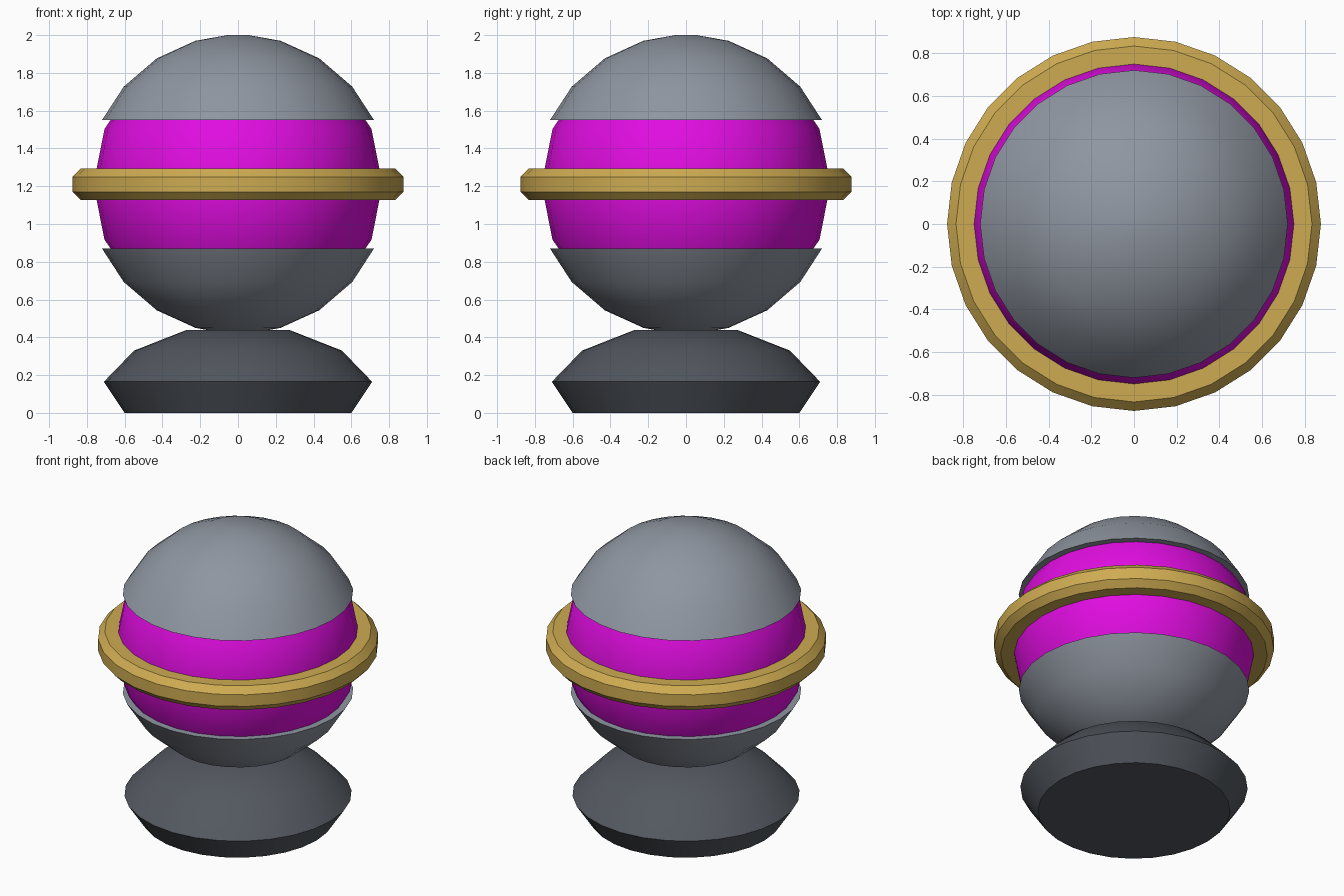
import bpy
import bmesh
from math import cos, sin, pi, radians

if "Cube" in bpy.data.objects:
    bpy.data.objects.remove(bpy.data.objects["Cube"], do_unlink=True)

SEGMENTS = 28
MIDDLE = 1.21  # height of the globe centre


def material(name, colour):
    mat = bpy.data.materials.new(name)
    mat.use_nodes = True
    mat.diffuse_color = (*colour, 1)
    mat.node_tree.nodes["Principled BSDF"].inputs["Base Color"].default_value = (*colour, 1)
    return mat


def revolve(name, profile, mat, closed=False):
    """Turn a (radius, height) profile round z; open profiles get flat end caps."""
    bm = bmesh.new()
    rings = []
    for r, z in profile:
        angles = [2 * pi * i / SEGMENTS for i in range(SEGMENTS)]
        rings.append([bm.verts.new((r * cos(a), r * sin(a), z)) for a in angles])
    pairs = list(zip(rings, rings[1:]))
    if closed:
        pairs.append((rings[-1], rings[0]))
    else:
        bm.faces.new(rings[0])
        bm.faces.new(rings[-1])
    for low, high in pairs:
        for i in range(SEGMENTS):
            j = (i + 1) % SEGMENTS
            bm.faces.new((low[i], low[j], high[j], high[i]))
    bmesh.ops.recalc_face_normals(bm, faces=bm.faces)
    mesh = bpy.data.meshes.new(name)
    bm.to_mesh(mesh)
    bm.free()
    mesh.materials.append(mat)
    obj = bpy.data.objects.new(name, mesh)
    bpy.context.collection.objects.link(obj)
    bpy.ops.object.select_all(action="DESELECT")
    obj.select_set(True)
    bpy.context.view_layer.objects.active = obj
    bpy.ops.object.shade_smooth_by_angle(angle=radians(30))
    return obj


shell_grey = material("shell grey", (0.275, 0.305, 0.355))
base_grey = material("dark base grey", (0.086, 0.097, 0.115))
magenta = material("magenta", (0.75, 0.004, 0.75))
gold = material("gold", (0.62, 0.41, 0.084))

# Stand with a flared foot
revolve("base", [(0.6, 0), (0.71, 0.165), (0.55, 0.33), (0.27, 0.44)], base_grey)

# Inner globe, showing as a band between the shells
CORE = 0.765
core_angles = [radians(a) for a in (-45, -22.5, 0, 22.5, 45)]
revolve("core", [(CORE * cos(a), MIDDLE + CORE * sin(a)) for a in core_angles], magenta)

# Upper and lower shells, mirrored about the middle
shell = [(0.72, 0.34), (0.605, 0.517), (0.43, 0.667), (0.225, 0.76), (0.056, 0.79)]
for name, side in (("upper_shell", 1), ("lower_shell", -1)):
    revolve(name, [(r, MIDDLE + side * h) for r, h in shell], shell_grey)

# Chamfered ring round the equator
ring = [(0.74, -0.083), (0.833, -0.083), (0.875, -0.04),
        (0.875, 0.04), (0.833, 0.083), (0.74, 0.083)]
revolve("ring", [(r, MIDDLE + h) for r, h in ring], gold, closed=True)
